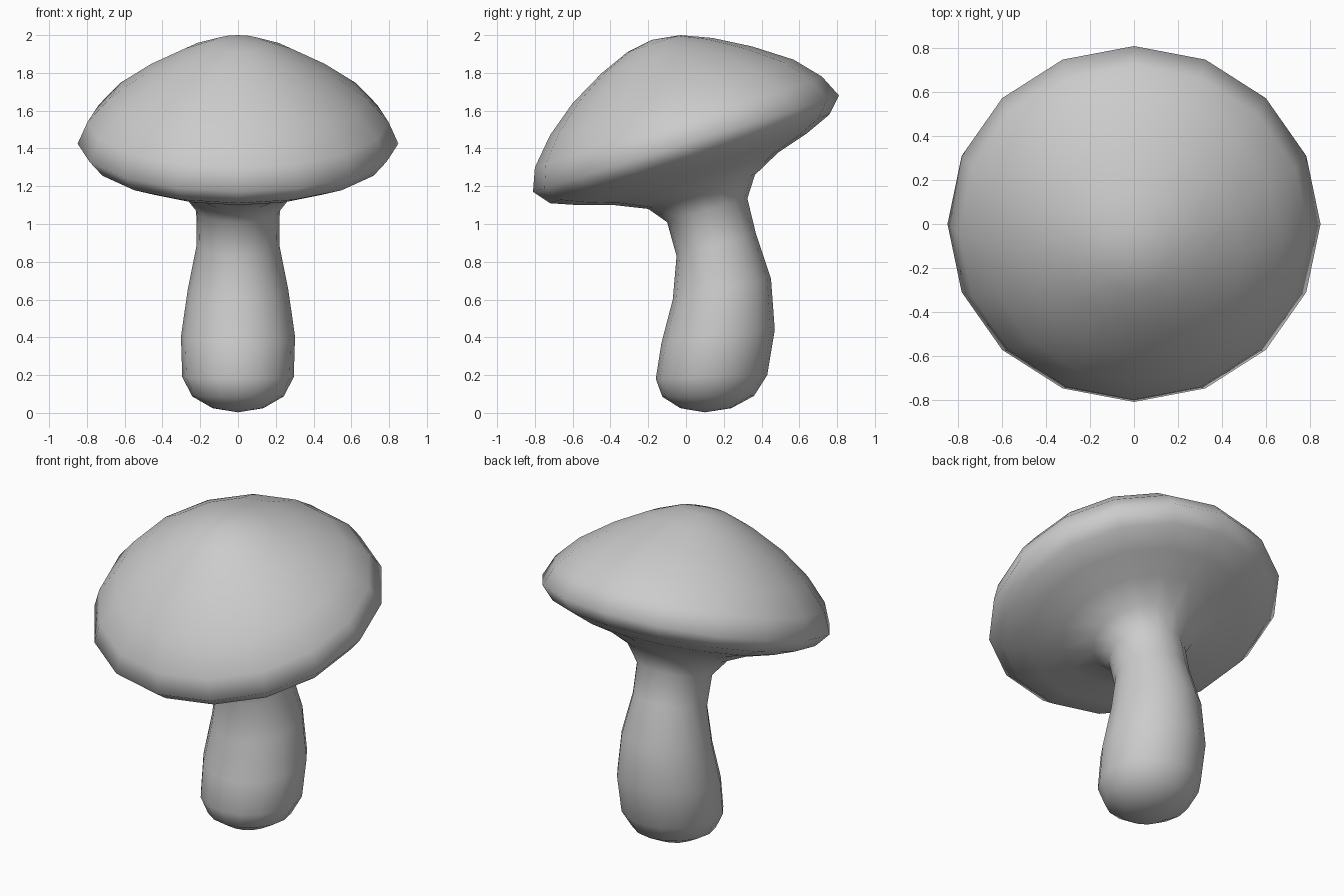
import bpy, bmesh, math
from mathutils import Vector

if "Cube" in bpy.data.objects:
    bpy.data.objects.remove(bpy.data.objects["Cube"])

SIDES = 16

# Each ring is a tilted circle: front (y, z) and back (y, z) ends of its diameter
RINGS = [
    # cap top
    (-.31, 1.91, -.03, 2.0), (-.445, 1.80, .14, 1.985), (-.60, 1.64, .35, 1.94),
    (-.72, 1.47, .57, 1.87), (-.80, 1.30, .72, 1.78), (-.81, 1.17, .81, 1.68),
    # cap underside
    (-.72, 1.11, .76, 1.58), (-.57, 1.10, .64, 1.48), (-.38, 1.10, .49, 1.38),
    (-.20, 1.08, .365, 1.26),
    # bent stem
    (-.10, 1.01, .325, 1.135), (-.05, .83, .37, .95), (-.07, .60, .45, .71),
    (-.13, .37, .47, .44), (-.16, .18, .43, .20),
    # rounded foot
    (-.125, .085, .36, .09), (-.03, .025, .24, .025),
]
TOP, FOOT = (0, -.18, 1.975), (0, .10, .003)


def ring(bm, fy, fz, by, bz):
    front, back = Vector((0, fy, fz)), Vector((0, by, bz))
    mid, half = (front + back) / 2, (back - front) / 2
    side = Vector((half.length, 0, 0))
    angles = [2 * math.pi * i / SIDES for i in range(SIDES)]
    return [bm.verts.new(mid + side * math.cos(a) + half * math.sin(a)) for a in angles]


bm = bmesh.new()
loops = [ring(bm, *r) for r in RINGS]
top, foot = bm.verts.new(TOP), bm.verts.new(FOOT)
for i in range(SIDES):
    j = (i + 1) % SIDES
    bm.faces.new((top, loops[0][i], loops[0][j]))
    bm.faces.new((foot, loops[-1][j], loops[-1][i]))
    for a, b in zip(loops, loops[1:]):
        bm.faces.new((a[i], b[i], b[j], a[j]))
bmesh.ops.recalc_face_normals(bm, faces=bm.faces)
for f in bm.faces:
    f.smooth = True

mesh = bpy.data.meshes.new("mushroom")
bm.to_mesh(mesh)
bm.free()
bpy.context.collection.objects.link(bpy.data.objects.new("mushroom", mesh))
